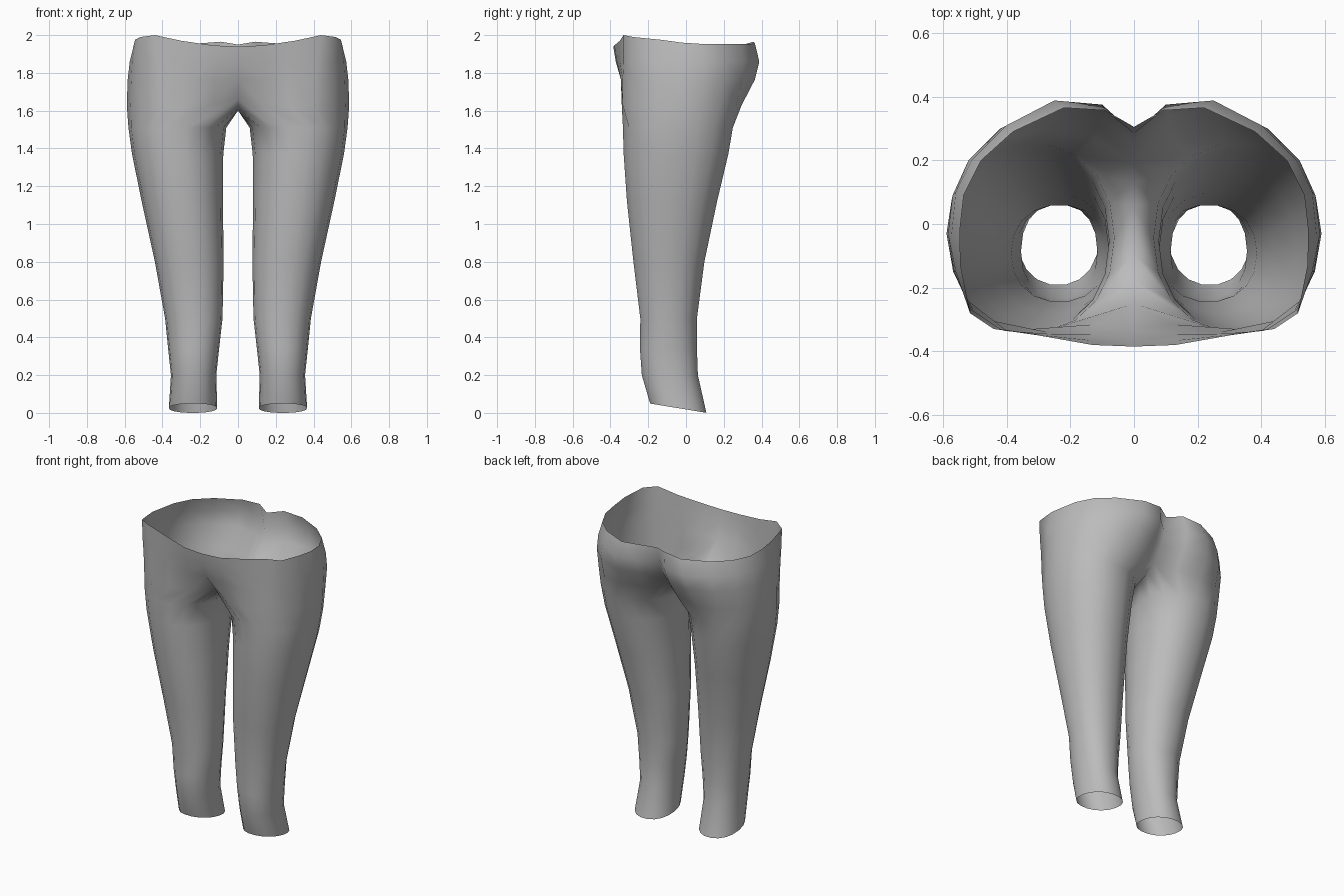
import bpy, bmesh, math

# Half-outlines of the pelvis, front centre -> outer hip -> back centre
RIM = [(0, -.385, 1.94), (.13, -.38, 1.945), (.3, -.35, 1.97), (.44, -.33, 2.0),
       (.515, -.28, 1.99), (.545, -.13, 1.975), (.547, -.02, 1.96), (.535, .09, 1.953),
       (.48, .2, 1.952), (.38, .29, 1.952), (.22, .365, 1.955), (.09, .357, 1.965),
       (0, .305, 1.95)]
WAIST = [(0, -.372), (.13, -.366), (.28, -.35), (.42, -.33), (.51, -.28), (.56, -.15),
         (.573, -.03), (.56, .1), (.51, .2), (.4, .31), (.25, .388), (.1, .375), (0, .285)]
HIP = [(0, -.335), (.13, -.345), (.27, -.345), (.41, -.335), (.51, -.27), (.565, -.15),
       (.584, -.03), (.57, .09), (.52, .2), (.42, .3), (.27, .365), (.11, .34), (0, .25)]
THIGH = [(0, -.25, 1.66), (.12, -.315, 1.64), (.27, -.34, 1.63), (.4, -.335, 1.63),
         (.505, -.27, 1.63), (.568, -.15, 1.63), (.589, -.03, 1.63), (.572, .08, 1.63),
         (.52, .18, 1.63), (.42, .265, 1.63), (.28, .295, 1.63), (.12, .265, 1.64),
         (0, .19, 1.68)]
# Crotch seam on the centre line, back -> front
SEAM = [(0, .13, 1.635), (0, .06, 1.61), (0, -.02, 1.6), (0, -.1, 1.6), (0, -.18, 1.615)]
# Leg rings: z at back, z at front, inner x, outer x, front y, back y
LEG = [(1.51, 1.51, .062, .58, -.338, .252),
       (1.37, 1.37, .078, .561, -.334, .228),
       (1.12, 1.12, .08, .51, -.316, .168),
       (.8, .8, .076, .44, -.281, .1),
       (.5, .5, .082, .386, -.244, .06),
       (.34, .34, .1, .37, -.246, .06),
       (.2, .2, .115, .355, -.236, .065),
       (0, .05, .11, .366, -.192, .11)]
COLS = 18


def leg_ring(zb, zf, xi, xo, yf, yb):
    """Slightly squared oval; column 0 sits at the front inner side."""
    pts = []
    for j in range(COLS):
        a = math.radians(240 + 20 * j)
        c, s = (math.copysign(abs(f(a)) ** .92, f(a)) for f in (math.cos, math.sin))
        t = (s + 1) / 2
        pts.append(((xi + xo) / 2 + c * (xo - xi) / 2, yf + (yb - yf) * t, zf + (zb - zf) * t))
    return pts


bm = bmesh.new()


def add_ring(points):
    return [bm.verts.new(p) for p in points]


def bridge(upper, lower, count, closed):
    for j in range(count if closed else count - 1):
        k = (j + 1) % count
        bm.faces.new((upper[j], lower[j], lower[k], upper[k]))


# Pelvis half: open strips from the rim down
half = [RIM, [(x, y, 1.86) for x, y in WAIST], [(x, y, 1.765) for x, y in HIP]]
rings = [add_ring(p) for p in half]
top = add_ring(THIGH + SEAM)
for a, b in zip(rings, rings[1:] + [top]):
    bridge(a, b, len(RIM), False)

# Leg: closed rings from the crotch to the hem
for row in LEG:
    ring = add_ring(leg_ring(*row))
    bridge(top, ring, COLS, True)
    top = ring

for f in bm.faces:
    f.smooth = True
mesh = bpy.data.meshes.new("trousers")
bm.to_mesh(mesh)
bm.free()

# Fabric colour
mat = bpy.data.materials.new("grey fabric")
mat.diffuse_color = (.5, .5, .5, 1)
mesh.materials.append(mat)

# Second leg by mirroring across the seam
trousers = bpy.data.objects.new("trousers", mesh)
bpy.context.collection.objects.link(trousers)
mirror = trousers.modifiers.new("mirror", 'MIRROR')
mirror.use_clip = True
mirror.merge_threshold = .001
